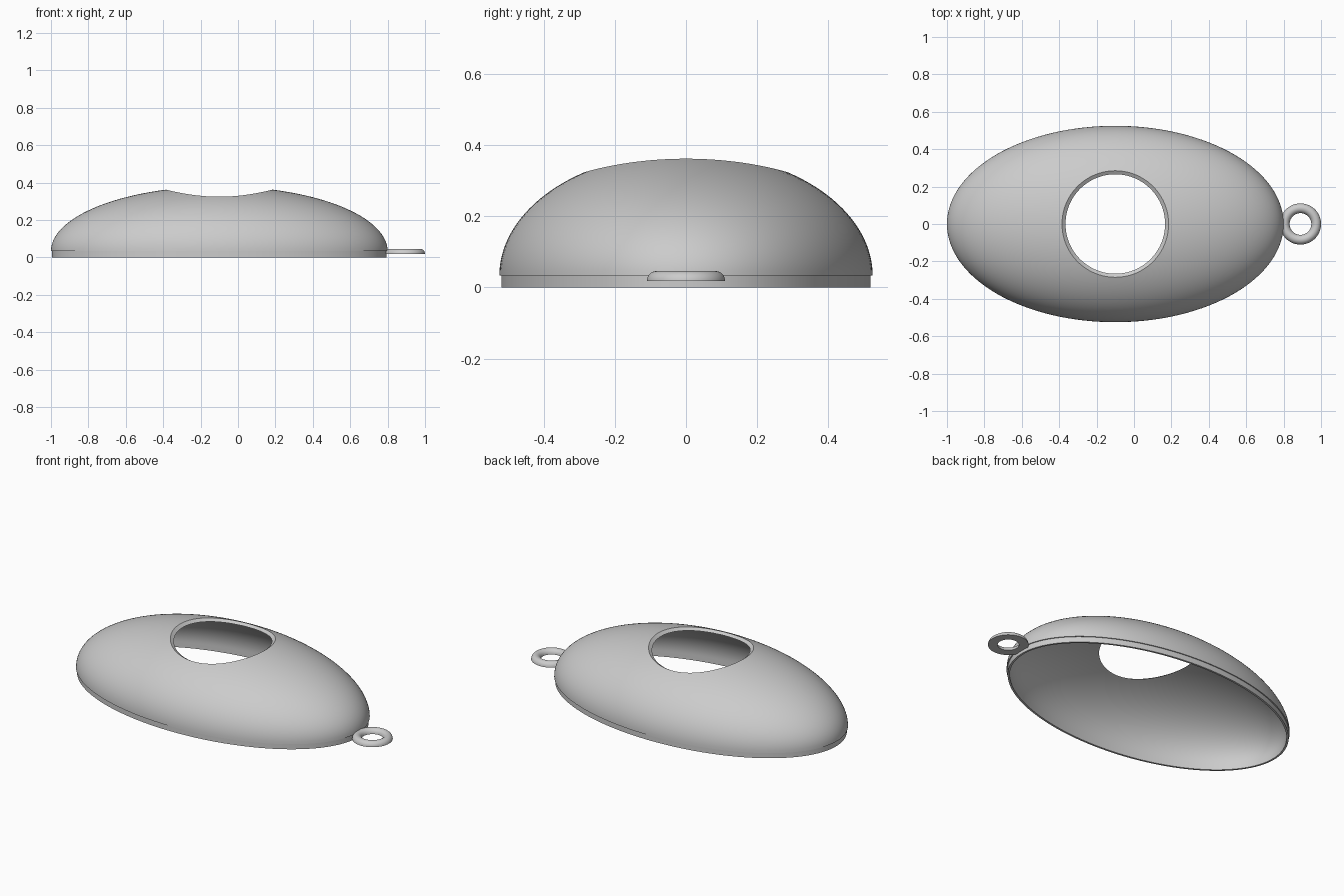
import bpy, bmesh
from math import sin, cos, asin, pi, hypot

cube = bpy.data.objects.get("Cube")
if cube:
    bpy.data.objects.remove(cube)

grey = bpy.data.materials.new("plain grey")
grey.use_nodes = True
colour = (0.6, 0.6, 0.6, 1)
grey.diffuse_color = colour
grey.node_tree.nodes["Principled BSDF"].inputs["Base Color"].default_value = colour


def loft(name, rings, location):
    """Skin a list of closed rings and join the last back to the first."""
    bm = bmesh.new()
    loops = [[bm.verts.new(p) for p in ring] for ring in rings]
    for k, a in enumerate(loops):
        b = loops[(k + 1) % len(loops)]
        for i in range(len(a)):
            j = (i + 1) % len(a)
            bm.faces.new((a[i], a[j], b[j], b[i]))
    bmesh.ops.recalc_face_normals(bm, faces=bm.faces)
    mesh = bpy.data.meshes.new(name)
    bm.to_mesh(mesh)
    bm.free()
    mesh.materials.append(grey)
    obj = bpy.data.objects.new(name, mesh)
    obj.location = location
    bpy.context.collection.objects.link(obj)
    bpy.ops.object.select_all(action='DESELECT')
    obj.select_set(True)
    bpy.context.view_layer.objects.active = obj
    bpy.ops.object.shade_smooth_by_angle(angle=pi / 6)
    return obj


SEG, ROWS = 128, 28
ANGLES = [2 * pi * i / SEG for i in range(SEG)]
A, B, C = 0.9, 0.525, 0.347     # dome half axes
BASE = 0.033                    # height of the skirt


def oval(inset, z):
    return [((A - inset) * cos(t), (B - inset) * sin(t), z) for t in ANGLES]


def dome(inset, hole):
    """Rings of a half ellipsoid from a round top opening down to its rim."""
    a, b, c = A - inset, B - inset, C - inset
    rings = []
    for k in range(ROWS + 1):
        ring = []
        for t in ANGLES:
            start = asin(hole / hypot(a * cos(t), b * sin(t)))
            lat = start + (pi / 2 - start) * k / ROWS
            ring.append((a * sin(lat) * cos(t), b * sin(lat) * sin(t),
                         BASE + c * cos(lat)))
        rings.append(ring)
    return rings


# Hollow dome with a bevelled opening and a slightly recessed skirt
outer = dome(0, 0.285)
inner = dome(0.018, 0.266)
skirt = [oval(0.006, BASE), oval(0.006, 0), oval(0.018, 0)]
loft("domed_shell", outer + skirt + inner[::-1], (-0.1, 0, 0))

# Hanging loop: a half-round ring with a flat underside
arc = [pi * k / 16 for k in range(17)]
loop = [[((0.084 + 0.026 * cos(p)) * cos(t), (0.084 + 0.026 * cos(p)) * sin(t),
          0.028 * sin(p)) for t in ANGLES] for p in arc]
loft("hanging_loop", loop, (0.89, 0, 0.018))
